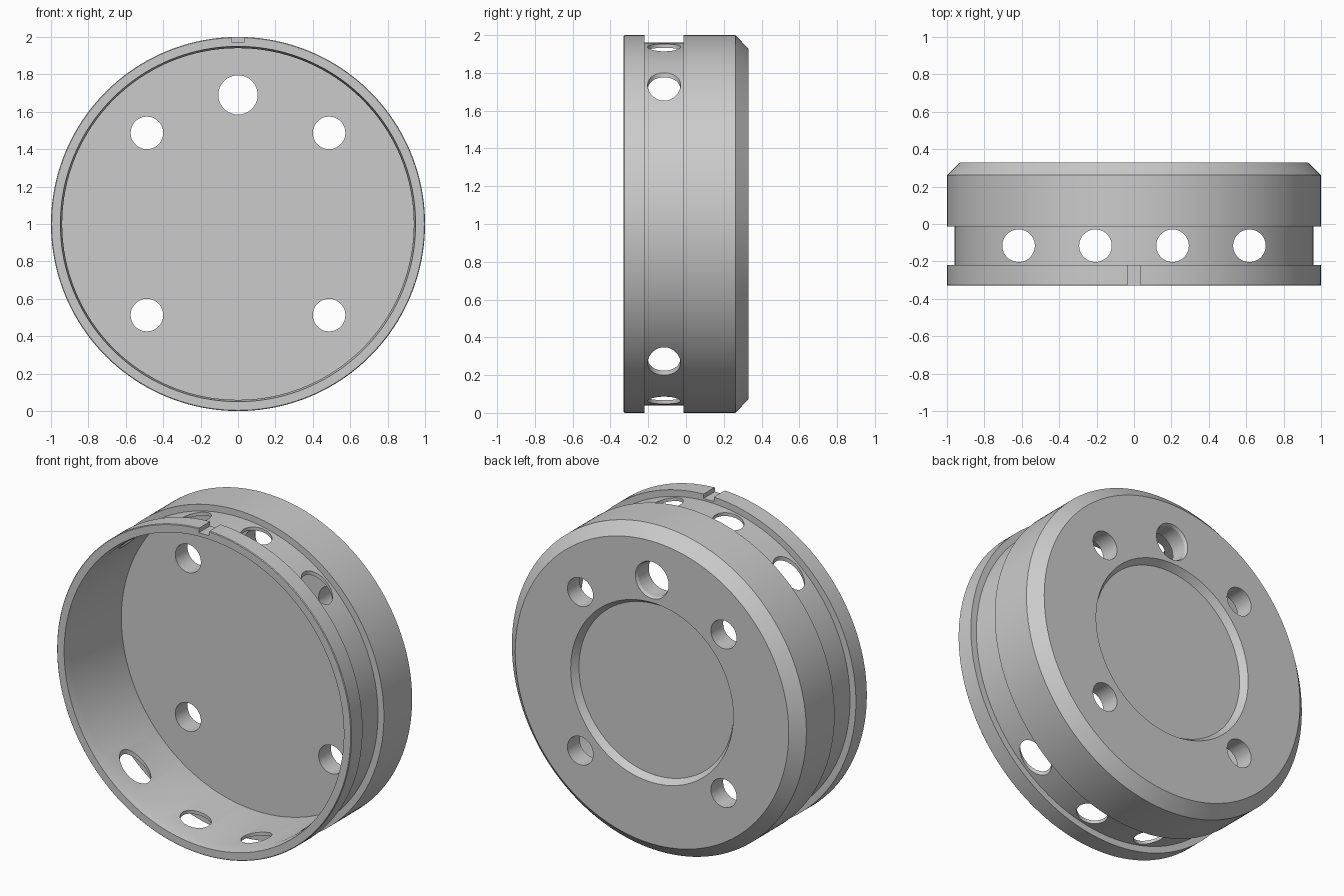
import bpy, bmesh, math
from mathutils import Matrix, Vector

cube = bpy.data.objects.get("Cube")
if cube:
    bpy.data.objects.remove(cube, do_unlink=True)

SEGMENTS = 160
CENTRE = Vector((0, 0, 1))

grey = bpy.data.materials.new("satin grey")
grey.use_nodes = True
colour = (0.6, 0.6, 0.6, 1)
grey.diffuse_color = colour
grey.node_tree.nodes["Principled BSDF"].inputs["Base Color"].default_value = colour


def make_object(name, bm):
    bmesh.ops.recalc_face_normals(bm, faces=bm.faces)
    mesh = bpy.data.meshes.new(name)
    bm.to_mesh(mesh)
    bm.free()
    mesh.materials.append(grey)
    obj = bpy.data.objects.new(name, mesh)
    bpy.context.collection.objects.link(obj)
    return obj


def revolve(name, profile):
    """Turn a (radius, y) profile around the y axis through CENTRE."""
    bm = bmesh.new()
    verts = [bm.verts.new((r, y, 1)) for r, y in profile]
    edges = [bm.edges.new(pair) for pair in zip(verts, verts[1:])]
    bmesh.ops.spin(bm, geom=verts + edges, cent=CENTRE, axis=(0, 1, 0),
                   angle=math.tau, steps=SEGMENTS)
    bmesh.ops.remove_doubles(bm, verts=bm.verts, dist=1e-4)
    return make_object(name, bm)


def cylinder(name, radius, length, place, axis, end_radius=None):
    bm = bmesh.new()
    turn = Matrix.Rotation(math.pi / 2, 4, "X") if axis == "Y" else Matrix()
    bmesh.ops.create_cone(bm, cap_ends=True, segments=64, radius1=radius,
                          radius2=end_radius or radius, depth=length,
                          matrix=Matrix.Translation(place) @ turn)
    return make_object(name, bm)


def box(name, size, place):
    bm = bmesh.new()
    bmesh.ops.create_cube(bm, size=1, matrix=Matrix.Translation(place)
                          @ Matrix.Diagonal((*size, 1)))
    return make_object(name, bm)


# Turned cup: flared front rim, groove, chamfered back with a tapered recess
housing = revolve("housing", [
    (0, 0.211), (0.94, 0.211), (0.94, -0.27), (0.95, -0.33),
    (0.996, -0.33), (1, -0.326), (1, -0.22), (0.96, -0.22), (0.96, -0.013),
    (1, -0.013), (1, 0.261), (0.929, 0.33), (0.552, 0.33),
    (0.525, 0.288), (0, 0.288)])

cutters = []
# Four holes through the floor
for x in (-0.487, 0.487):
    for z in (-0.487, 0.487):
        cutters.append(cylinder("floor_hole", 0.087, 0.6, (x, 0.3, 1 + z), "Y"))
# Larger upper hole with a countersunk back edge
cutters.append(cylinder("upper_hole", 0.105, 0.6, (0, 0.3, 1.69), "Y"))
cutters.append(cylinder("upper_countersink", 0.123, 0.04, (0, 0.33, 1.69), "Y", 0.103))
# Vertical holes drilled through the groove, top and bottom
for x in (-0.617, -0.206, 0.206, 0.617):
    cutters.append(cylinder("groove_hole", 0.087, 2.4, (x, -0.116, 1), "Z"))
# Locating notch in the top of the front rim
cutters.append(box("rim_notch", (0.07, 0.14, 0.1), (0, -0.285, 2.022)))

for cutter in cutters:
    cutter.hide_render = True
    mod = housing.modifiers.new(cutter.name, "BOOLEAN")
    mod.operation = "DIFFERENCE"
    mod.solver = "EXACT"
    mod.object = cutter

# Bake the cuts and discard the cutters
graph = bpy.context.evaluated_depsgraph_get()
cut_mesh = bpy.data.meshes.new_from_object(housing.evaluated_get(graph))
housing.modifiers.clear()
housing.data = cut_mesh
for cutter in cutters:
    bpy.data.objects.remove(cutter, do_unlink=True)

for obj in bpy.context.selected_objects:
    obj.select_set(False)
housing.select_set(True)
bpy.context.view_layer.objects.active = housing
bpy.ops.object.shade_smooth_by_angle(angle=math.radians(25))
